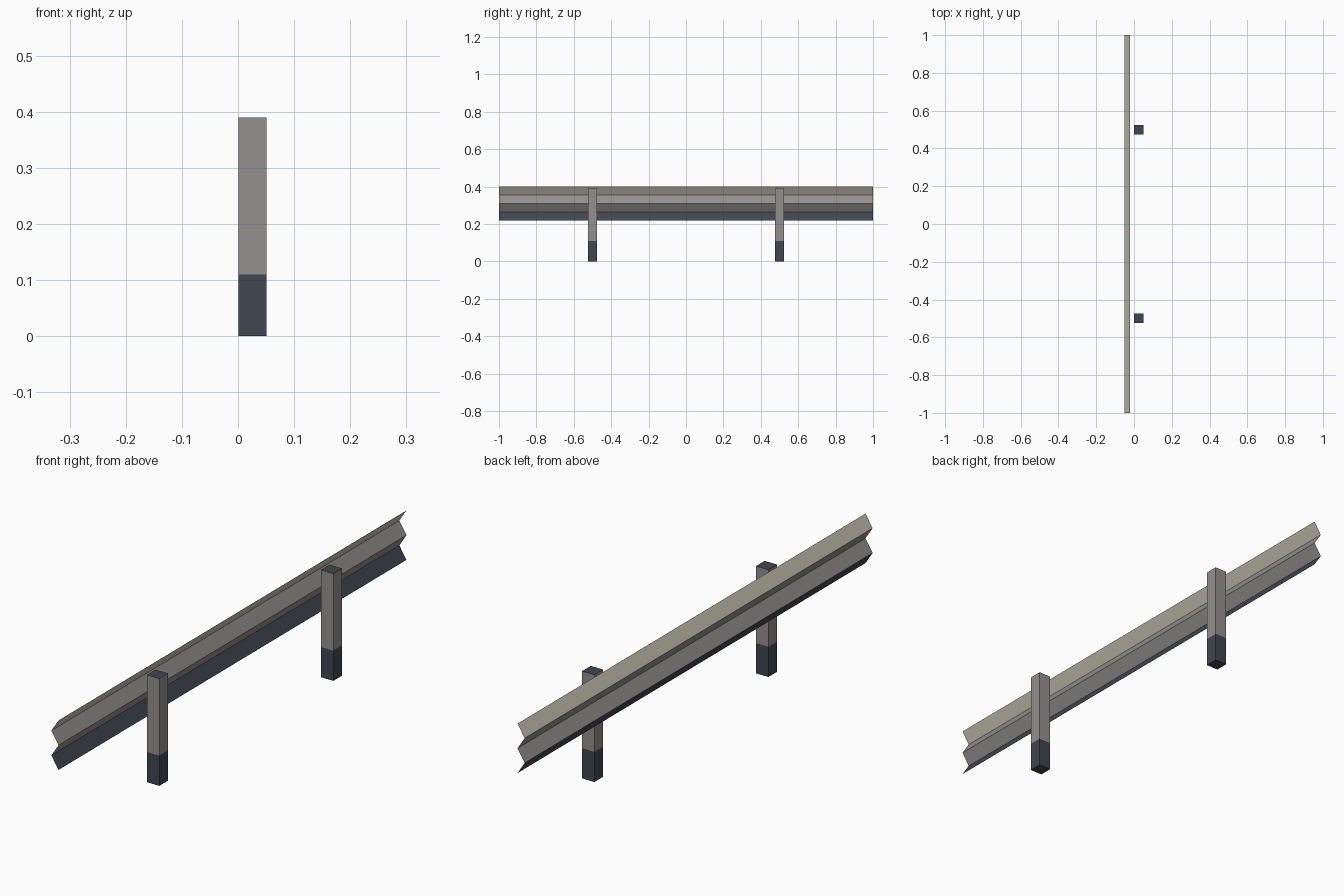
import bpy
import bmesh
from mathutils import Matrix, Vector

cube = bpy.data.objects.get("Cube")
if cube:
    bpy.data.objects.remove(cube, do_unlink=True)


def srgb(*channels):
    return tuple((c / 255) ** 2.2 for c in channels) + (1.0,)


def make_material(name, colour):
    mat = bpy.data.materials.new(name)
    mat.use_nodes = True
    mat.diffuse_color = colour
    mat.node_tree.nodes["Principled BSDF"].inputs["Base Color"].default_value = colour
    return mat


steel = make_material("grey_steel", srgb(146, 144, 141))
navy = make_material("dark_navy", srgb(67, 72, 81))
beige = make_material("pale_beige", srgb(198, 193, 179))


def make_object(name, bm, materials):
    mesh = bpy.data.meshes.new(name)
    bm.to_mesh(mesh)
    bm.free()
    for mat in materials:
        mesh.materials.append(mat)
    obj = bpy.data.objects.new(name, mesh)
    bpy.context.collection.objects.link(obj)
    return obj


# Folded sheet rail: zigzag profile swept along y
RAIL_BOTTOM, FOLD, LENGTH = 0.22, 0.045, 2.0
bm = bmesh.new()
profile = [bm.verts.new((-0.051 if i % 2 else -0.022, -LENGTH / 2, RAIL_BOTTOM + i * FOLD))
           for i in range(5)]
edges = [bm.edges.new(pair) for pair in zip(profile, profile[1:])]
swept = bmesh.ops.extrude_edge_only(bm, edges=edges)["geom"]
bmesh.ops.translate(bm, vec=(0, LENGTH, 0),
                    verts=[g for g in swept if isinstance(g, bmesh.types.BMVert)])
bmesh.ops.recalc_face_normals(bm, faces=bm.faces)
# Lowest strip navy, highest beige, the rest steel
for face in bm.faces:
    strip = int((face.calc_center_median().z - RAIL_BOTTOM) / FOLD)
    face.material_index = {0: 1, 3: 2}.get(strip, 0)
make_object("rail", bm, [steel, navy, beige])


# Square posts with a navy foot and navy end caps
WIDTH, HEIGHT, FOOT = 0.05, 0.39, 0.11


def make_post(name, y):
    bm = bmesh.new()
    bmesh.ops.create_cube(bm, size=1, matrix=Matrix.Translation((0.026, y, HEIGHT / 2))
                          @ Matrix.Diagonal((WIDTH, WIDTH, HEIGHT, 1)))
    bmesh.ops.bisect_plane(bm, geom=bm.verts[:] + bm.edges[:] + bm.faces[:],
                           plane_co=Vector((0, 0, FOOT)), plane_no=Vector((0, 0, 1)))
    bm.normal_update()
    for face in bm.faces:
        is_cap = abs(face.normal.z) > 0.5
        face.material_index = int(is_cap or face.calc_center_median().z < FOOT)
    make_object(name, bm, [steel, navy])


make_post("front_post", -0.5)
make_post("back_post", 0.5)
